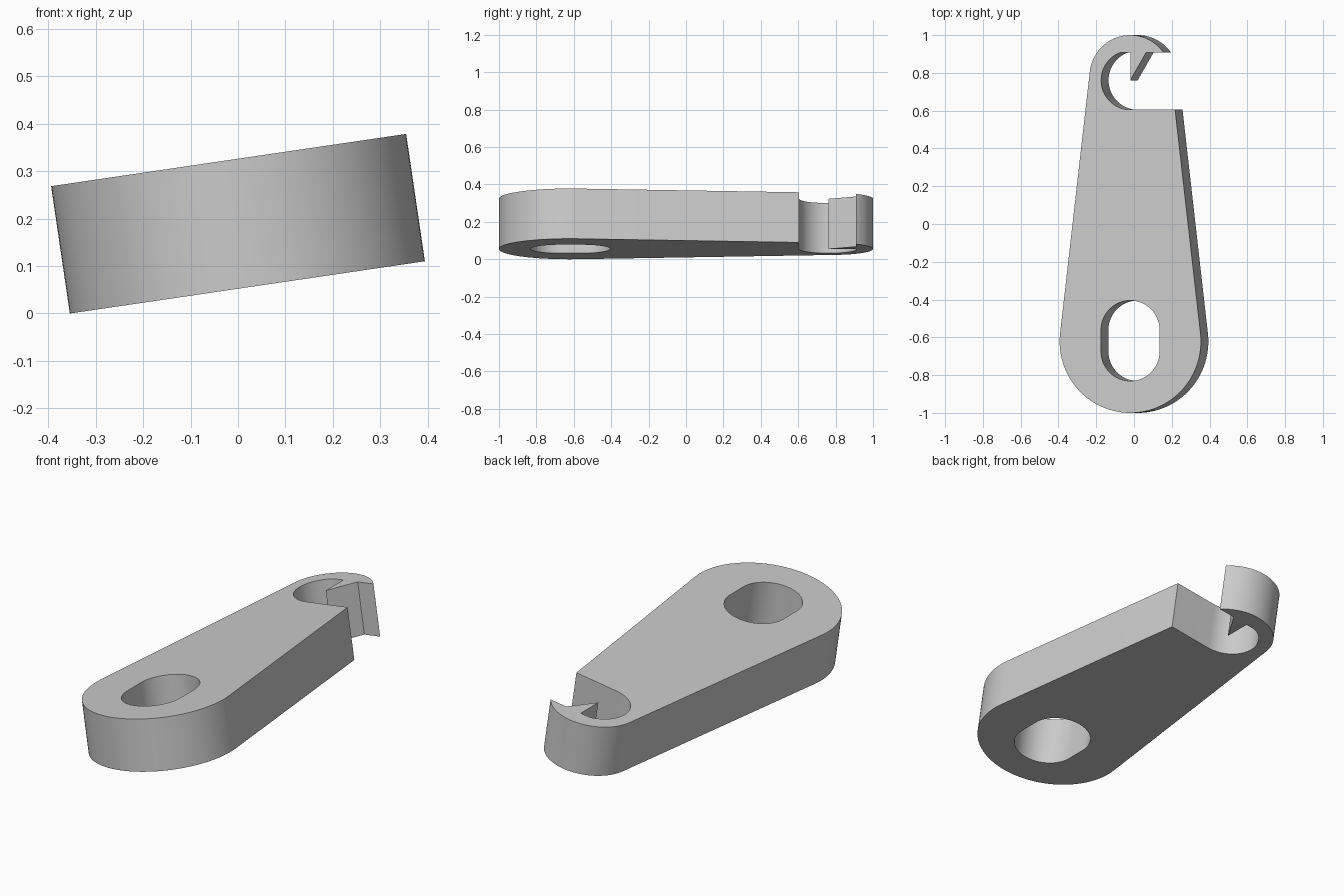
import bpy, bmesh, math
from mathutils import Matrix

cube = bpy.data.objects.get("Cube")
if cube:
    bpy.data.objects.remove(cube, do_unlink=True)

THICK = 0.271
TILT = math.radians(8.37)
BIG_R, BIG_Y = 0.378, -0.622       # wide end
TOP_R, TOP_Y = 0.218, 0.782        # hook end
HOLE_R, HOLE_Y = 0.156, 0.761      # hook opening
LIP_Y = 0.908                      # underside of the hook tip


def arc(cy, r, start, end, n):
    """Points on an arc centred on x = 0, angles in degrees."""
    pts = []
    for i in range(n + 1):
        a = math.radians(start + (end - start) * i / n)
        pts.append((r * math.cos(a), cy + r * math.sin(a)))
    return pts


# Outline: tapered sides are tangent to both end circles
lean = math.degrees(math.asin((BIG_R - TOP_R) / (TOP_Y - BIG_Y)))
tip = math.degrees(math.asin((LIP_Y - TOP_Y) / TOP_R))
lip = math.degrees(math.asin((LIP_Y - HOLE_Y) / HOLE_R))
shoulder_y = HOLE_Y - HOLE_R
t = math.radians(lean)
shoulder_x = TOP_R / math.cos(t) + (TOP_Y - shoulder_y) * math.tan(t)

outline = arc(BIG_Y, BIG_R, lean, -180 - lean, 64)        # wide rounded end
outline += arc(TOP_Y, TOP_R, 180 - lean, tip, 40)         # back of the hook
outline += [(0.085, LIP_Y), (0, HOLE_Y), (0, LIP_Y)]      # barb
outline += arc(HOLE_Y, HOLE_R, 180 - lip, 270, 40)        # hook opening
outline += [(shoulder_x, shoulder_y)]

# Elongated slot in the wide end
slot = arc(-0.562, 0.157, 0, 180, 32) + arc(-0.674, 0.157, 180, 360, 32)

bm = bmesh.new()
edges = []
for loop in (outline, slot):
    vs = [bm.verts.new((x, y, -THICK / 2)) for x, y in loop]
    edges += [bm.edges.new((vs[i - 1], vs[i])) for i in range(len(vs))]
bmesh.ops.triangle_fill(bm, use_beauty=True, edges=edges)
ext = bmesh.ops.extrude_face_region(bm, geom=bm.faces[:], use_keep_orig=True)
top_verts = [g for g in ext["geom"] if isinstance(g, bmesh.types.BMVert)]
bmesh.ops.translate(bm, verts=top_verts, vec=(0, 0, THICK))
bmesh.ops.recalc_face_normals(bm, faces=bm.faces[:])

# Tilt sideways and rest on the ground
bmesh.ops.transform(bm, matrix=Matrix.Rotation(-TILT, 4, "Y"), verts=bm.verts[:])
low = min(v.co.z for v in bm.verts)
bmesh.ops.translate(bm, verts=bm.verts[:], vec=(0, 0, -low))

mesh = bpy.data.meshes.new("hook_plate")
bm.to_mesh(mesh)
bm.free()
plate = bpy.data.objects.new("hook_plate", mesh)
bpy.context.collection.objects.link(plate)

# Plain grey
grey = bpy.data.materials.new("plain_grey")
grey.use_nodes = True
colour = (0.6, 0.6, 0.6, 1)
grey.diffuse_color = colour
grey.node_tree.nodes["Principled BSDF"].inputs["Base Color"].default_value = colour
mesh.materials.append(grey)

bpy.ops.object.select_all(action="DESELECT")
plate.select_set(True)
bpy.context.view_layer.objects.active = plate
bpy.ops.object.shade_smooth_by_angle(angle=math.radians(25))
